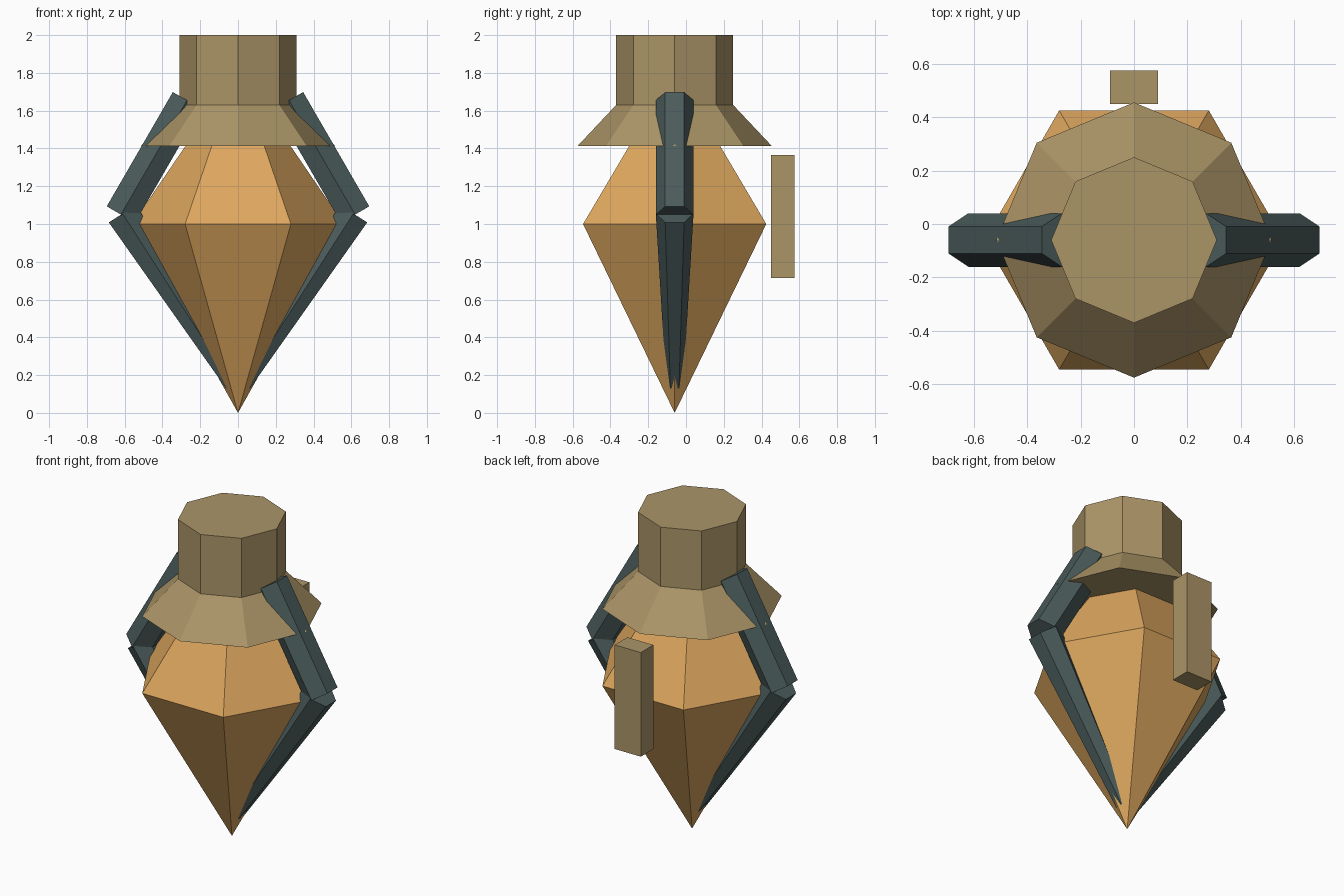
import bpy
import bmesh
from math import atan2, cos, hypot, pi, sin
from mathutils import Matrix

old = bpy.data.objects.get("Cube")
if old:
    bpy.data.objects.remove(old, do_unlink=True)

AXIS_Y = -0.06


def material(name, rgb):
    mat = bpy.data.materials.new(name)
    mat.use_nodes = True
    mat.diffuse_color = (*rgb, 1)
    mat.node_tree.nodes["Principled BSDF"].inputs["Base Color"].default_value = (*rgb, 1)
    return mat


tan = material("tan", (0.41, 0.30, 0.137))
amber = material("amber", (0.73, 0.39, 0.115))
slate = material("dark slate", (0.07, 0.105, 0.105))


def finish(name, bm, mat, matrix):
    bmesh.ops.recalc_face_normals(bm, faces=bm.faces)
    mesh = bpy.data.meshes.new(name)
    bm.to_mesh(mesh)
    bm.free()
    mesh.materials.append(mat)
    obj = bpy.data.objects.new(name, mesh)
    obj.matrix_world = matrix
    bpy.context.collection.objects.link(obj)


def faceted(name, profile, sides, mat, start=0.0, matrix=None):
    """Closed stack of polygon rings, profile given as (radius, z)."""
    bm = bmesh.new()
    rings = []
    for radius, z in profile:
        angles = [start + 2 * pi * i / sides for i in range(sides)]
        rings.append([bm.verts.new((radius * cos(a), radius * sin(a), z)) for a in angles])
    for low, high in zip(rings, rings[1:]):
        for i in range(sides):
            j = (i + 1) % sides
            bm.faces.new((low[i], low[j], high[j], high[i]))
    bm.faces.new(rings[0][::-1])
    bm.faces.new(rings[-1])
    # Rings of zero radius collapse to a point
    bmesh.ops.remove_doubles(bm, verts=bm.verts, dist=0.0001)
    finish(name, bm, mat, matrix or Matrix.Translation((0, AXIS_Y, 0)))


def strut(name, foot, top, foot_radius, top_radius):
    """Hexagonal bar between two (x, z) points, a flat side facing outward."""
    dx, dz = top[0] - foot[0], top[1] - foot[1]
    place = Matrix.Translation((foot[0], AXIS_Y, foot[1])) @ Matrix.Rotation(atan2(dx, dz), 4, "Y")
    profile = [(foot_radius, 0), (top_radius, hypot(dx, dz))]
    faceted(name, profile, 6, slate, pi / 2, place)


# Gem body, neck and flared collar
faceted("gem_body", [(0, 0), (0.56, 1.0), (0.27, 1.425)], 6, amber)
faceted("neck_and_collar", [(0.515, 1.412), (0.31, 1.63), (0.31, 2.0)], 8, tan)

# Jointed side arms
for side, s in (("left", 1), ("right", -1)):
    strut(side + "_upper_arm", (s * 0.62, 1.05), (s * 0.27, 1.655), 0.1, 0.1)
    strut(side + "_lower_arm", (s * 0.03, 0.15), (s * 0.611, 1.055), 0.045, 0.1)

# Separate block behind the gem
block = bmesh.new()
bmesh.ops.create_cube(block, size=1, matrix=Matrix.Diagonal((0.18, 0.125, 0.65, 1)))
finish("back_block", block, tan, Matrix.Translation((0, 0.5125, 1.04)))
